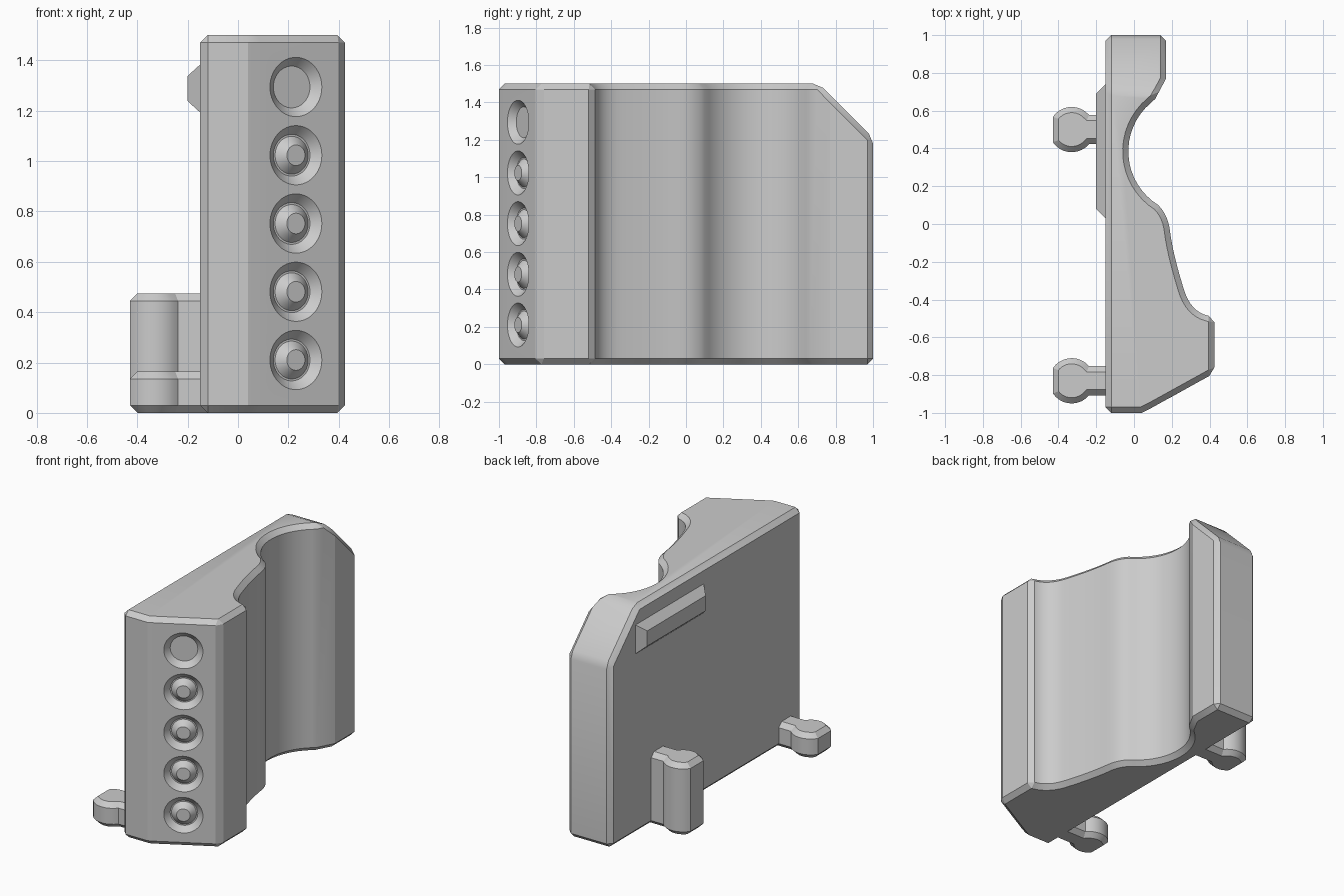
import bpy, bmesh
from math import sin, cos, radians
from mathutils import Vector, Matrix
from mathutils.geometry import interpolate_bezier

if "Cube" in bpy.data.objects:
    bpy.data.objects.remove(bpy.data.objects["Cube"], do_unlink=True)

BEVEL = 0.03
HEIGHT = 1.5

grey = bpy.data.materials.new("plain grey")
grey.use_nodes = True
grey.diffuse_color = (0.6, 0.6, 0.6, 1)
grey.node_tree.nodes["Principled BSDF"].inputs["Base Color"].default_value = (0.6, 0.6, 0.6, 1)


def finish(bm, name):
    bmesh.ops.recalc_face_normals(bm, faces=bm.faces[:])
    mesh = bpy.data.meshes.new(name)
    bm.to_mesh(mesh)
    bm.free()
    mesh.materials.append(grey)
    obj = bpy.data.objects.new(name, mesh)
    bpy.context.collection.objects.link(obj)
    return obj


def smooth(obj):
    bpy.ops.object.select_all(action='DESELECT')
    obj.select_set(True)
    bpy.context.view_layer.objects.active = obj
    bpy.ops.object.shade_smooth_by_angle(angle=radians(25))


def prism(points, height):
    bm = bmesh.new()
    base = bm.faces.new([bm.verts.new((x, y, 0)) for x, y in points])
    top = bmesh.ops.extrude_face_region(bm, geom=[base])["geom"]
    bmesh.ops.translate(bm, vec=(0, 0, height),
                        verts=[v for v in top if isinstance(v, bmesh.types.BMVert)])
    bmesh.ops.recalc_face_normals(bm, faces=bm.faces[:])
    return bm


def chamfer(bm, edges):
    bmesh.ops.bevel(bm, geom=edges, offset=BEVEL, offset_type='OFFSET',
                    segments=1, affect='EDGES', clamp_overlap=False)


def arc(cx, cy, r, start, end, steps):
    angles = [radians(start + (end - start) * i / steps) for i in range(steps + 1)]
    return [(cx + r * cos(a), cy + r * sin(a)) for a in angles]


def bezier(a, b, c, d, steps):
    pts = interpolate_bezier(*[Vector((*p, 0)) for p in (a, b, c, d)], steps + 1)
    return [(p.x, p.y) for p in pts[:-1]]


def add_cone(bm, centre, direction, r1, r2, near, far):
    """Frustum running along direction from near (r1) to far (r2)."""
    rot = direction.to_track_quat('Z', 'Y').to_matrix().to_4x4()
    place = Matrix.Translation(centre + direction * (near + far) / 2) @ rot
    bmesh.ops.create_cone(bm, cap_ends=True, segments=48, radius1=r1, radius2=r2,
                          depth=far - near, matrix=place)


# Main body: wavy outline raised to full height
outline = [(-0.15, -1), (0.04, -1), (0.09, -0.975), (0.425, -0.79)]
outline += bezier((0.425, -0.49), (0.33, -0.485), (0.285, -0.42), (0.262, -0.34), 8)
outline += bezier((0.262, -0.34), (0.225, -0.22), (0.2, -0.12), (0.188, -0.02), 6)
outline += bezier((0.188, -0.02), (0.18, 0.03), (0.155, 0.075), (0.128, 0.1), 5)
outline += arc(0.305, 0.385, 0.335, 238, 130, 16)
outline += [(0.112, 0.662), (0.17, 0.77), (0.17, 1), (-0.15, 1)]
bm = prism(outline, HEIGHT)

# Sloping cut across the upper back edge
cut = bmesh.ops.bisect_plane(bm, geom=bm.verts[:] + bm.edges[:] + bm.faces[:], dist=1e-5,
                             plane_co=(0, 0.71, HEIGHT), plane_no=(0, 1, 1), clear_outer=True)
bmesh.ops.holes_fill(bm, edges=[e for e in cut["geom_cut"] if isinstance(e, bmesh.types.BMEdge)],
                     sides=0)
bmesh.ops.recalc_face_normals(bm, faces=bm.faces[:])
chamfer(bm, [e for e in bm.edges if e.calc_face_angle(0) > radians(33)])
body = finish(bm, "body")

# Row of countersunk dimples on the slanted front face
normal = Vector((0.185, -0.335, 0)).normalized()
centres = [Vector((0.23, -0.898, 0.21 + 0.271 * i)) for i in range(5)]
bm = bmesh.new()
for c in centres:
    add_cone(bm, c, -normal, 0.128, 0.083, -0.01, 0.035)
cutter = finish(bm, "dimple_cutter")
cutter.hide_render = True
mod = body.modifiers.new("dimples", 'BOOLEAN')
mod.operation = 'DIFFERENCE'
mod.solver = 'EXACT'
mod.object = cutter
bpy.context.view_layer.objects.active = body
bpy.ops.object.modifier_apply(modifier=mod.name)
bpy.data.objects.remove(cutter, do_unlink=True)
smooth(body)

# Tapered studs in all dimples but the top one
for i, c in enumerate(centres[:-1]):
    bm = bmesh.new()
    add_cone(bm, c, normal, 0.077, 0.041, -0.037, 0)
    smooth(finish(bm, f"dimple_stud_{i + 1}"))

# Connector clips on the right side: round head on a short neck
for name, y, height in (("back_clip", 0.5, 0.475), ("front_clip", -0.83, 0.165)):
    head = arc(-0.33, y, 0.12, 40, 146, 9)
    mirrored = [(px, 2 * y - py) for px, py in reversed(head)]
    neck_end = -0.1
    points = [(neck_end, y + 0.077)] + head + mirrored + [(neck_end, y - 0.077)]
    bm = prism(points, height)
    rim = [e for e in bm.edges
           if abs(e.verts[0].co.z - e.verts[1].co.z) < 1e-4
           and min(v.co.x for v in e.verts) < neck_end - 0.01]
    chamfer(bm, rim)
    smooth(finish(bm, name))

# Raised latch bar with sloping sides
bm = bmesh.new()
bmesh.ops.create_cube(bm, size=1)
for v in bm.verts:
    outer = v.co.x < 0
    half_y, half_z = (0.305, 0.05) if outer else (0.36, 0.1)
    v.co = (-0.2 if outer else -0.145,
            0.385 + (half_y if v.co.y > 0 else -half_y),
            1.288 + (half_z if v.co.z > 0 else -half_z))
finish(bm, "latch_bar")
